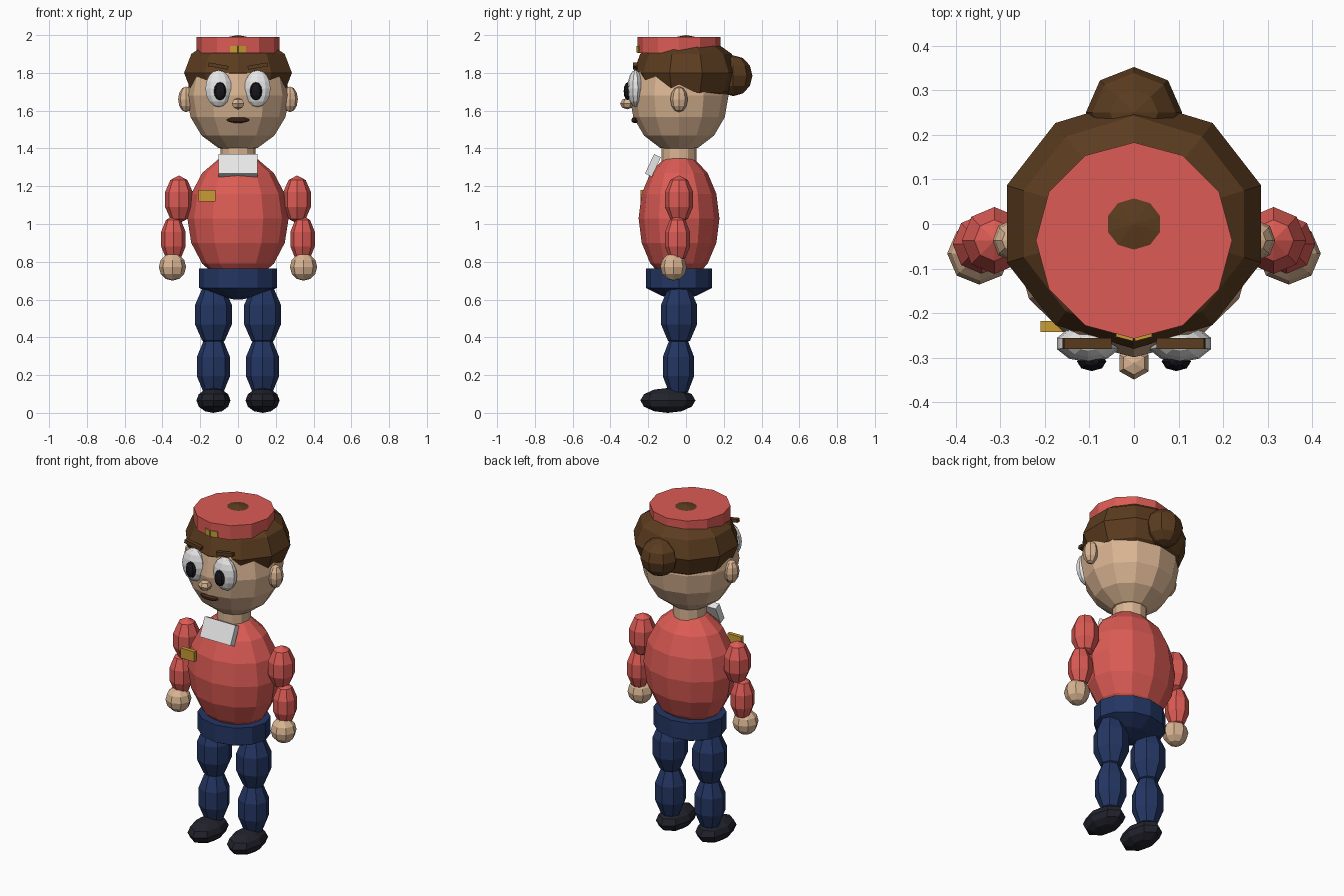
import bpy, math
from mathutils import Matrix

if "Cube" in bpy.data.objects:
    bpy.data.objects.remove(bpy.data.objects["Cube"])

CY = -0.037  # depth of the body's centre line


def material(name, rgb):
    m = bpy.data.materials.new(name)
    m.diffuse_color = (*rgb, 1)
    m.use_nodes = True
    m.node_tree.nodes["Principled BSDF"].inputs["Base Color"].default_value = m.diffuse_color
    return m


RED = material("coral_red", (0.72, 0.105, 0.09))
SKIN = material("skin", (0.70, 0.46, 0.29))
BROWN = material("hair_brown", (0.105, 0.045, 0.014))
NAVY = material("navy", (0.017, 0.037, 0.125))
BLACK = material("shoe_black", (0.016, 0.016, 0.026))
PUPIL = material("pupil_black", (0.008, 0.008, 0.012))
WHITE = material("white", (0.80, 0.80, 0.80))
GOLD = material("gold", (0.58, 0.33, 0.035))
LIP = material("lip_brown", (0.07, 0.025, 0.012))


def add(name, verts, faces, mat, loc, rot=(0, 0, 0)):
    mesh = bpy.data.meshes.new(name)
    mesh.from_pydata(verts, [], faces)
    mesh.materials.append(mat)
    ob = bpy.data.objects.new(name, mesh)
    ob.location = loc
    ob.rotation_euler = rot
    bpy.context.collection.objects.link(ob)
    return ob


def lathe(name, profile, seg, mat, loc, scale=(1, 1, 1)):
    """Spin (radius, z) pairs, bottom to top; a corner points to the front."""
    verts, faces = [], []
    for r, z in profile:
        for i in range(seg):
            a = 2 * math.pi * i / seg - math.pi / 2
            verts.append((r * math.cos(a) * scale[0], r * math.sin(a) * scale[1], z * scale[2]))
    for k in range(len(profile) - 1):
        for i in range(seg):
            j = (i + 1) % seg
            faces.append((k * seg + i, k * seg + j, (k + 1) * seg + j, (k + 1) * seg + i))
    faces.append(tuple(reversed(range(seg))))
    top = (len(profile) - 1) * seg
    faces.append(tuple(range(top, top + seg)))
    return add(name, verts, faces, mat, loc)


def ball(name, loc, radii, mat, seg=8, rings=6):
    """Faceted ellipsoid with real poles."""
    verts, faces = [(0, 0, -radii[2])], []
    for k in range(1, rings):
        t = math.pi * k / rings
        for i in range(seg):
            a = 2 * math.pi * i / seg - math.pi / 2
            verts.append((radii[0] * math.sin(t) * math.cos(a),
                          radii[1] * math.sin(t) * math.sin(a), -radii[2] * math.cos(t)))
    verts.append((0, 0, radii[2]))
    end = len(verts) - 1
    last = 1 + (rings - 2) * seg
    for i in range(seg):
        j = (i + 1) % seg
        faces.append((0, 1 + j, 1 + i))
        for k in range(rings - 2):
            b = 1 + k * seg
            faces.append((b + i, b + j, b + seg + j, b + seg + i))
        faces.append((last + i, last + j, end))
    return add(name, verts, faces, mat, loc)


def box(name, loc, size, mat, rot=(0, 0, 0)):
    x, y, z = (s / 2 for s in size)
    verts = [(sx * x, sy * y, sz * z) for sz in (-1, 1)
             for sx, sy in ((-1, -1), (1, -1), (1, 1), (-1, 1))]
    faces = [(3, 2, 1, 0), (4, 5, 6, 7), (0, 1, 5, 4), (1, 2, 6, 5), (2, 3, 7, 6), (3, 0, 4, 7)]
    return add(name, verts, faces, mat, loc, rot)


# Torso, hips and neck
ball("shirt", (0, CY, 1.03), (0.268, 0.214, 0.34), RED, 12, 8)
lathe("trouser_waist", [(0.02, 0.6), (0.11, 0.62), (0.207, 0.662), (0.207, 0.765)], 12, NAVY,
      (0, CY, 0), (1, 0.85, 1))
lathe("neck", [(0.093, 1.3), (0.093, 1.44)], 12, SKIN, (0, CY, 0))
box("collar", (0, -0.175, 1.31), (0.204, 0.04, 0.114), WHITE, (math.radians(-25), 0, 0))
box("chest_tag", (-0.165, -0.23, 1.15), (0.09, 0.024, 0.06), GOLD)

# Head, hair and hat
ball("head", (0, CY, 1.68), (0.272, 0.262, 0.30), SKIN, 12, 8)
ball("hair", (0, 0, 1.80), (0.30, 0.28, 0.20), BROWN, 10, 6)
ball("hair_bun", (0, 0.25, 1.785), (0.108, 0.102, 0.108), BROWN)
lathe("hat", [(0.22, 1.905), (0.22, 1.989)], 12, RED, (0, CY, 0))
for s in (-1, 1):
    box("hat_badge_wing", (s * 0.02, -0.25, 1.926), (0.04, 0.016, 0.035), GOLD,
        (0, 0, s * math.radians(15)))

# Face
ball("nose", (0, -0.312, 1.637), (0.038, 0.037, 0.03), SKIN, 6, 4)
ball("mouth", (0, -0.27, 1.55), (0.06, 0.02, 0.016), LIP, 8, 5)

# Paired parts
for s, side in ((-1, "right"), (1, "left")):
    ball(side + "_ear", (s * 0.275, CY, 1.66), (0.042, 0.046, 0.068), SKIN, 8, 6)
    ball(side + "_eye", (s * 0.103, -0.268, 1.717), (0.073, 0.042, 0.098), WHITE, 10, 8)
    ball(side + "_pupil", (s * 0.095, -0.308, 1.703), (0.033, 0.022, 0.048), PUPIL, 8, 6)
    box(side + "_eyebrow", (s * 0.105, -0.268, 1.836), (0.108, 0.024, 0.02), BROWN,
        (0, -s * math.radians(10), 0))
    ball(side + "_upper_arm", (s * 0.313, CY, 1.13), (0.077, 0.079, 0.127), RED, 8, 5)
    ball(side + "_forearm", (s * 0.342, -0.045, 0.92), (0.068, 0.07, 0.125), RED, 8, 5)
    ball(side + "_hand", (s * 0.347, -0.066, 0.773), (0.072, 0.07, 0.073), SKIN, 8, 6)
    ball(side + "_thigh", (s * 0.13, CY, 0.52), (0.102, 0.10, 0.17), NAVY, 8, 5)
    ball(side + "_shin", (s * 0.13, -0.04, 0.245), (0.092, 0.087, 0.165), NAVY, 8, 5)
    ball(side + "_shoe", (s * 0.13, -0.096, 0.066), (0.09, 0.146, 0.066), BLACK, 8, 6)
